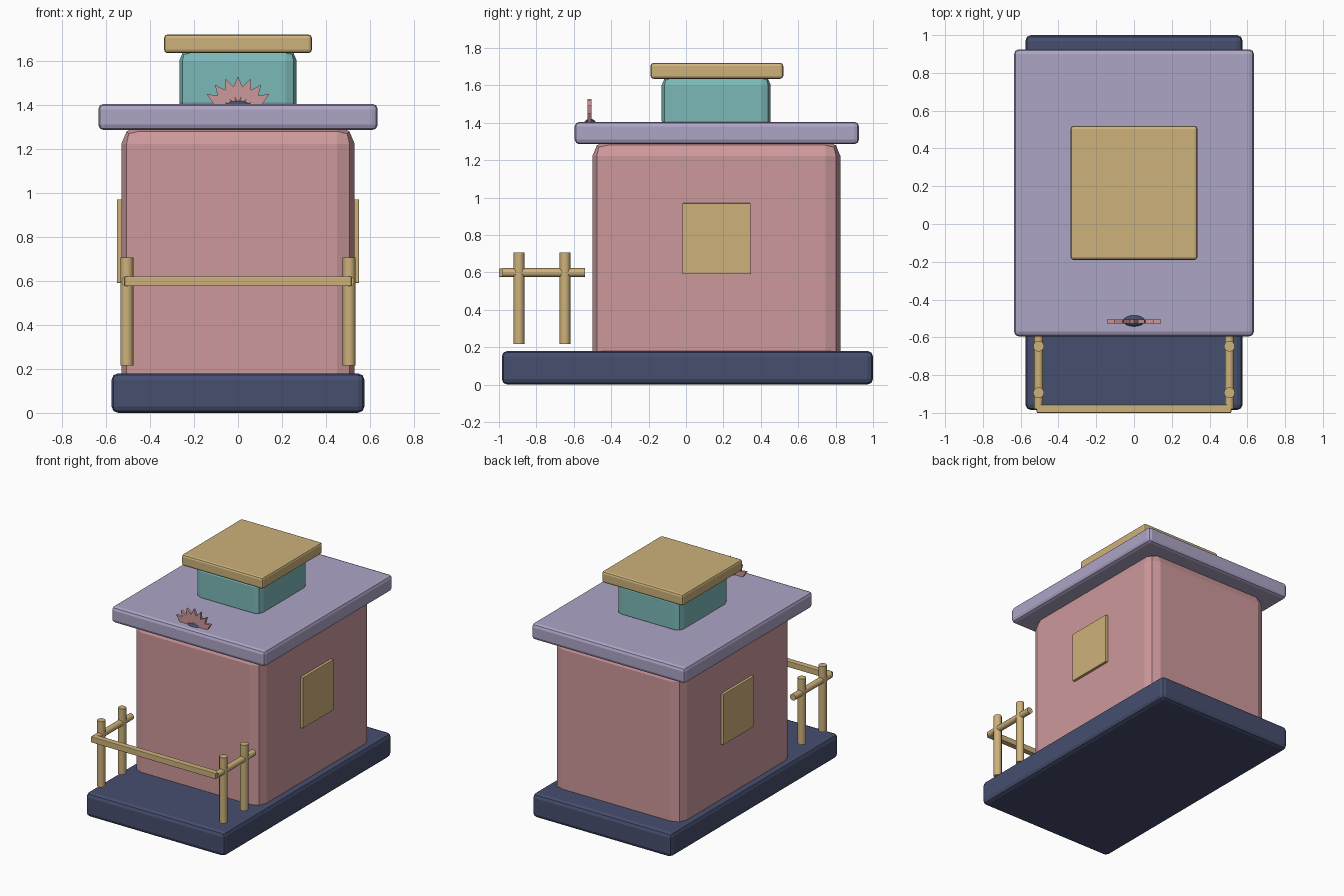
import bpy
import bmesh
import math
from mathutils import Matrix, Vector

if "Cube" in bpy.data.objects:
    bpy.data.objects.remove(bpy.data.objects["Cube"], do_unlink=True)


def make_material(name, rgb):
    linear = [((c / 255 + 0.055) / 1.055) ** 2.4 for c in rgb] + [1.0]
    mat = bpy.data.materials.new(name)
    mat.use_nodes = True
    mat.diffuse_color = linear
    mat.node_tree.nodes["Principled BSDF"].inputs["Base Color"].default_value = linear
    return mat


navy = make_material("navy", (70, 78, 110))
pink = make_material("dusty pink", (206, 153, 156))
lilac = make_material("lilac", (174, 165, 198))
teal = make_material("teal", (124, 184, 184))
gold = make_material("sand gold", (205, 178, 123))


def finish(name, bm, mat, smooth=False):
    mesh = bpy.data.meshes.new(name)
    bmesh.ops.recalc_face_normals(bm, faces=bm.faces)
    bm.to_mesh(mesh)
    bm.free()
    obj = bpy.data.objects.new(name, mesh)
    bpy.context.collection.objects.link(obj)
    mesh.materials.append(mat)
    if smooth:
        bpy.ops.object.select_all(action="DESELECT")
        obj.select_set(True)
        bpy.context.view_layer.objects.active = obj
        bpy.ops.object.shade_smooth_by_angle(angle=math.radians(50))
    return obj


def box(name, low, high, mat, bevel=0.0):
    low, high = Vector(low), Vector(high)
    bm = bmesh.new()
    bmesh.ops.create_cube(bm, size=1)
    bmesh.ops.scale(bm, vec=high - low, verts=bm.verts)
    bmesh.ops.translate(bm, vec=(low + high) / 2, verts=bm.verts)
    obj = finish(name, bm, mat)
    if bevel:
        mod = obj.modifiers.new("soft_edges", "BEVEL")
        mod.width = bevel
        mod.segments = 2
    return obj


def rod(name, start, end, radius, mat):
    start, end = Vector(start), Vector(end)
    axis = end - start
    turn = axis.to_track_quat("Z", "Y").to_matrix().to_4x4()
    bm = bmesh.new()
    bmesh.ops.create_cone(bm, cap_ends=True, segments=12, radius1=radius,
                          radius2=radius, depth=axis.length,
                          matrix=Matrix.Translation((start + end) / 2) @ turn)
    return finish(name, bm, mat, smooth=True)


# Main building, from the ground up
box("base", (-0.575, -0.985, 0), (0.575, 1.0, 0.18), navy, 0.03)
box("walls", (-0.53, -0.5, 0.1), (0.53, 0.825, 1.303), pink, 0.08)
box("roof", (-0.635, -0.595, 1.285), (0.635, 0.925, 1.405), lilac, 0.025)
box("cupola", (-0.267, -0.13, 1.36), (0.267, 0.453, 1.65), teal, 0.05)
box("cupola_cap", (-0.336, -0.19, 1.635), (0.336, 0.52, 1.72), gold, 0.016)

# Windows and side fences
for side, s in (("left", 1), ("right", -1)):
    box(f"{side}_window", (s * 0.535 - 0.015, -0.02, 0.59),
        (s * 0.535 + 0.015, 0.345, 0.97), gold, 0.004)
    for place, y in (("front", -0.893), ("rear", -0.647)):
        rod(f"{side}_{place}_post", (s * 0.505, y, 0.216), (s * 0.505, y, 0.706), 0.029, gold)
    rod(f"{side}_rail", (s * 0.505, -0.98, 0.598), (s * 0.505, -0.54, 0.598), 0.024, gold)
box("front_rail", (-0.515, -1.0, 0.576), (0.515, -0.956, 0.62), gold, 0.004)

# Fan of pointed petals on the roof edge
HUB = Vector((0, -0.516, 1.36))
outline = [(0.03, 0), (0.115, 0.024), (0.168, 0), (0.115, -0.024)]
bm = bmesh.new()
for i in range(7):
    angle = math.radians(32 + i * 116 / 6)
    along = Vector((math.cos(angle), 0, math.sin(angle)))
    across = Vector((-along.z, 0, along.x))
    rings = []
    for depth in (-0.01, 0.01):
        rings.append([bm.verts.new(HUB + along * a + across * b + Vector((0, depth, 0)))
                      for a, b in outline])
    front, back = rings
    bm.faces.new(front)
    bm.faces.new(back[::-1])
    for k in range(4):
        n = (k + 1) % 4
        bm.faces.new((front[k], back[k], back[n], front[n]))
finish("petal_fan", bm, pink)

# Rounded heart of the petal fan
bm = bmesh.new()
bmesh.ops.create_uvsphere(bm, u_segments=16, v_segments=8, radius=1,
                          matrix=Matrix.Translation((0, -0.513, 1.395))
                          @ Matrix.Diagonal((0.062, 0.032, 0.026, 1)))
finish("petal_heart", bm, navy, smooth=True)
